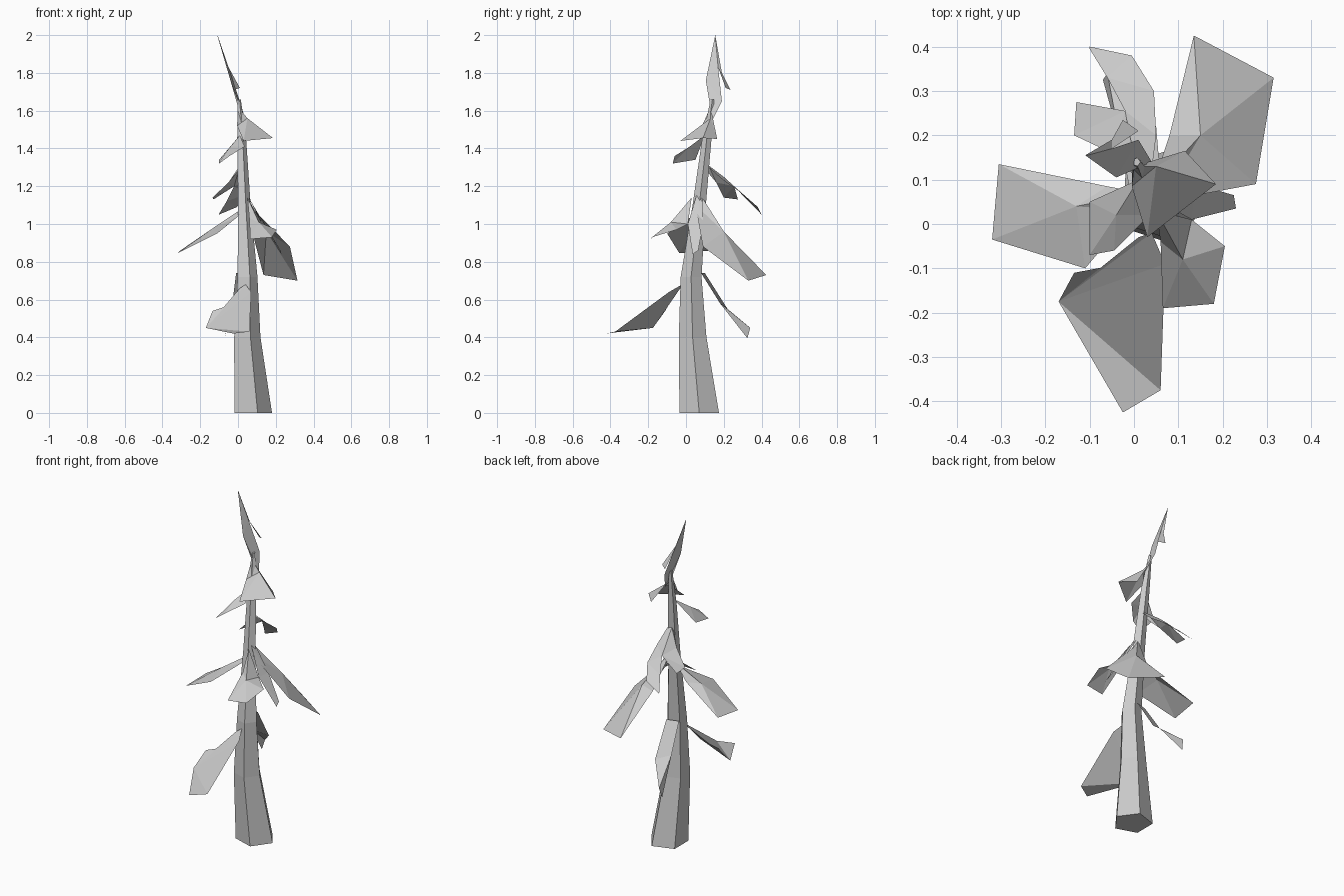
import bpy, bmesh, math


def build(name, verts, faces):
    bm = bmesh.new()
    vs = [bm.verts.new(v) for v in verts]
    for f in faces:
        bm.faces.new([vs[i] for i in f])
    bmesh.ops.recalc_face_normals(bm, faces=bm.faces[:])
    # open sheets face upwards
    if any(e.is_boundary for e in bm.edges) and sum(f.normal.z * f.calc_area() for f in bm.faces) < 0:
        bmesh.ops.reverse_faces(bm, faces=bm.faces[:])
    me = bpy.data.meshes.new(name)
    bm.to_mesh(me)
    bm.free()
    ob = bpy.data.objects.new(name, me)
    bpy.context.collection.objects.link(ob)
    return ob


def fan(name, hub, rim, closed=True):
    """Folded bough sheet: triangles from a ridge point to its outline."""
    n = len(rim)
    faces = [(0, 1 + i, 1 + (i + 1) % n) for i in range(n if closed else n - 1)]
    return build(name, [hub] + rim, faces)


def strip(name, left, right):
    """Bough sheet spanned between two edge lines."""
    n = len(left)
    faces = []
    for i in range(n - 1):
        faces += [(i, i + 1, n + i + 1), (i, n + i + 1, n + i)]
    return build(name, left + right, faces)


# Five-sided bent, tapering trunk: x, y, z, radius
rings = [(.07, .07, 0, .11), (.042, .035, .4, .077), (.045, .027, .72, .058),
         (.03, .07, 1.1, .037), (.017, .11, 1.45, .026), (.005, .14, 1.66, .01)]
N = 5
verts = [(x + r * math.cos(math.tau * k / N), y + r * math.sin(math.tau * k / N), z)
         for x, y, z, r in rings for k in range(N)]
faces = [(j * N + k, j * N + (k + 1) % N, (j + 1) * N + (k + 1) % N, (j + 1) * N + k)
         for j in range(len(rings) - 1) for k in range(N)]
faces += [tuple(range(N))[::-1], tuple(range(len(verts) - N, len(verts)))]
build("trunk", verts, faces)

# Lowest boughs
fan("low_front_bough", (-.17, -.175, .45),
    [(-.025, -.425, .42), (.06, -.375, .43), (.07, -.09, .64), (.04, -.02, .68),
     (.01, -.03, .66), (-.03, -.09, .575), (-.135, -.11, .54)], closed=False)
strip("low_back_bough",
      [(-.01, .08, .74), (-.03, .18, .58), (-.07, .325, .395)],
      [(.06, .1, .74), (.05, .22, .55), (-.06, .34, .45)])

# Middle boughs
fan("back_right_bough", (.15, .2, .96),
    [(.04, .08, 1.15), (.08, .2, .94), (.135, .425, .73), (.315, .33, .70),
     (.275, .09, .88), (.06, .05, 1.1)])
fan("left_bough", (-.13, .04, .98),
    [(.02, .07, 1.08), (-.06, .085, .99), (-.305, .135, .86), (-.32, -.035, .845),
     (-.11, -.10, .95), (.0, .03, 1.04)])
fan("front_right_bough", (.11, -.08, 1.01),
    [(.05, .03, 1.14), (.06, -.04, 1.03), (.065, -.19, .92), (.18, -.18, .93),
     (.205, -.05, .97), (.13, .01, 1.0)])
strip("right_bough",
      [(.05, .055, 1.15), (.13, .01, 1.0), (.23, .035, .84)],
      [(.05, .085, 1.15), (.14, .09, 1.0), (.225, .065, .86)])

# Forked rear bough
strip("curled_back_bough",
      [(.04, .12, 1.3), (.05, .2, 1.23), (.045, .30, 1.16), (-.005, .38, 1.09), (-.10, .40, 1.05)],
      [(.01, .12, 1.31), (-.01, .2, 1.25), (-.02, .255, 1.2), (-.06, .33, 1.12), (-.10, .395, 1.055)])
strip("forked_back_bough",
      [(.01, .12, 1.31), (-.02, .255, 1.2), (-.13, .275, 1.13)],
      [(.0, .11, 1.28), (-.05, .16, 1.22), (-.135, .2, 1.14)])

# Upper boughs
fan("upper_left_bough", (-.04, .02, 1.41),
    [(.01, .1, 1.47), (-.10, .05, 1.34), (-.10, -.07, 1.32), (-.045, -.06, 1.36),
     (.035, .02, 1.41)])
fan("upper_right_bough", (.05, .13, 1.56),
    [(.0, .13, 1.62), (-.005, .085, 1.52), (.03, -.03, 1.44), (.185, .09, 1.455),
     (.115, .165, 1.45)])

# Pointed crown and its rear flap
fan("crown", (-.04, .105, 1.76),
    [(-.11, .155, 2.0), (-.05, .17, 1.83), (.01, .19, 1.65), (.04, .14, 1.55),
     (.0, .13, 1.62)], closed=False)
strip("crown_flap",
      [(-.11, .155, 2.0), (-.05, .19, 1.80), (-.025, .235, 1.71)],
      [(-.105, .155, 1.99), (-.05, .17, 1.83), (.01, .21, 1.72)])
